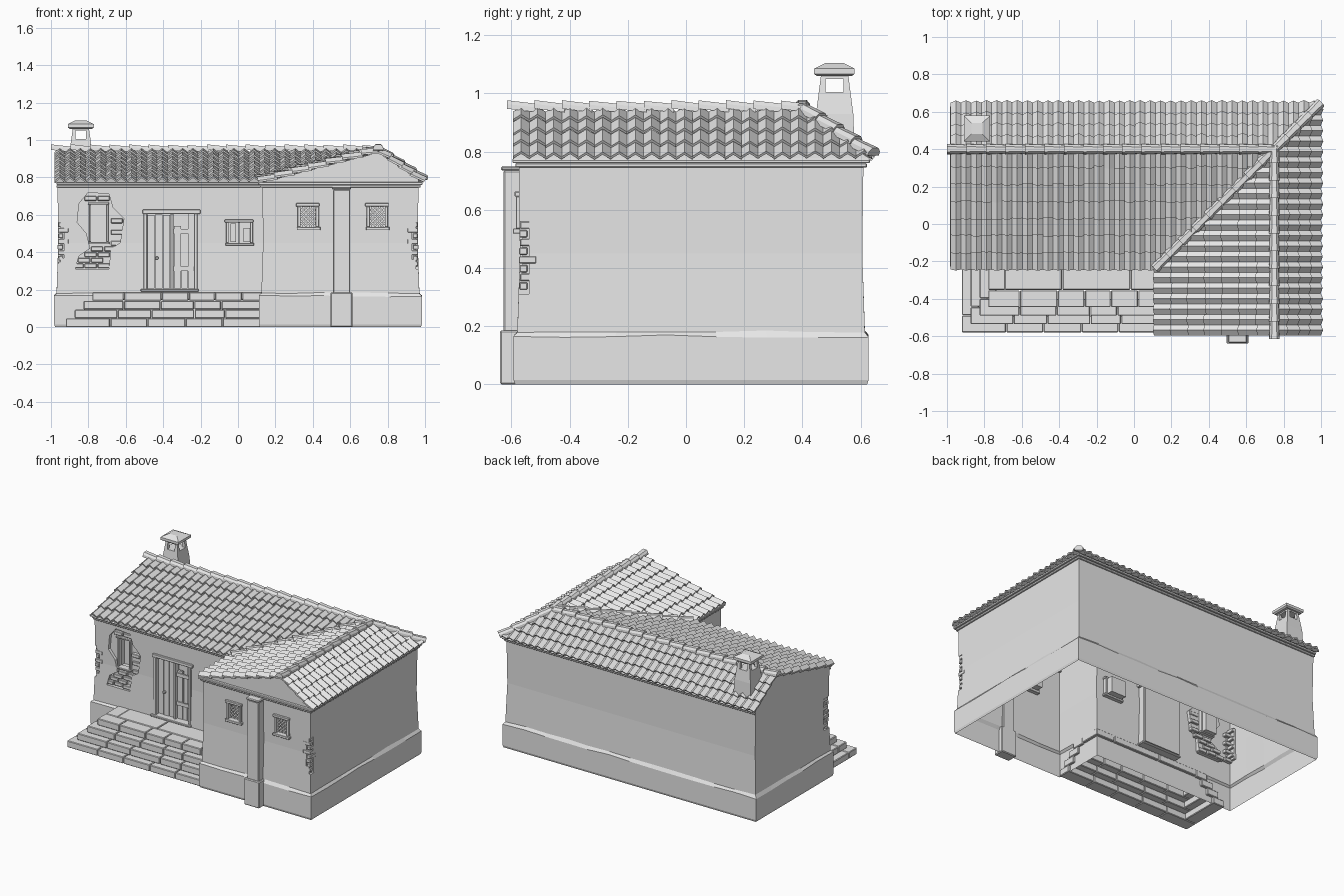
import bpy, bmesh, random
from mathutils import Vector

random.seed(4)
cube = bpy.data.objects.get("Cube")
if cube:
    bpy.data.objects.remove(cube)

stone = bpy.data.materials.new("plain grey")
stone.use_nodes = True
stone.diffuse_color = (0.8, 0.8, 0.8, 1)
stone.node_tree.nodes["Principled BSDF"].inputs["Base Color"].default_value = (0.8, 0.8, 0.8, 1)


def finish(name, bm):
    bmesh.ops.recalc_face_normals(bm, faces=bm.faces)
    mesh = bpy.data.meshes.new(name)
    bm.to_mesh(mesh)
    bm.free()
    mesh.materials.append(stone)
    ob = bpy.data.objects.new(name, mesh)
    bpy.context.collection.objects.link(ob)
    return ob


def loft(bm, rings):
    rows = [[bm.verts.new(p) for p in ring] for ring in rings]
    n = len(rows[0])
    for a, b in zip(rows, rows[1:]):
        for i in range(n):
            bm.faces.new((a[i], a[(i + 1) % n], b[(i + 1) % n], b[i]))
    bm.faces.new(rows[0])
    bm.faces.new(rows[-1])


def rect(x0, x1, y0, y1, z):
    return [(x0, y0, z), (x1, y0, z), (x1, y1, z), (x0, y1, z)]


def boxes(name, items, bevel=0.0):
    # each item is x0, x1, y0, y1, z0, z1
    bm = bmesh.new()
    for x0, x1, y0, y1, z0, z1 in items:
        loft(bm, [rect(x0, x1, y0, y1, z0), rect(x0, x1, y0, y1, z1)])
    ob = finish(name, bm)
    if bevel:
        mod = ob.modifiers.new("bevel", "BEVEL")
        mod.width, mod.segments = bevel, 1
    return ob


def prism(name, pts, axis, a, b):
    # extrude a 2D outline along x or y
    bm = bmesh.new()
    loft(bm, [[(d, p, z) if axis == "x" else (p, d, z) for p, z in pts] for d in (a, b)])
    return finish(name, bm)


def cut(target, cutter):
    cutter.hide_render = True
    mod = target.modifiers.new("cut", "BOOLEAN")
    mod.operation, mod.solver, mod.object = "DIFFERENCE", "EXACT", cutter
    bpy.context.view_layer.objects.active = target
    bpy.ops.object.modifier_apply(modifier=mod.name)
    bpy.data.objects.remove(cutter)


# Walls: an L-shaped shell with a flared plinth
W, E, S, N, WING, FRONT = -0.965, 0.965, -0.575, 0.61, 0.13, -0.21
corners = [(W, FRONT, -1, -1), (WING, FRONT, -1, -1), (WING, S, -1, -1),
           (E, S, 1, -1), (E, N, 1, 1), (W, N, -1, 1)]


def wall_ring(z, off, wave=0.0):
    ring = []
    for (x0, y0, sx0, sy0), (x1, y1, sx1, sy1) in zip(corners, corners[1:] + corners[:1]):
        a = Vector((x0 + sx0 * off, y0 + sy0 * off, z))
        b = Vector((x1 + sx1 * off, y1 + sy1 * off, z))
        n = max(1, round((abs(x1 - x0) + abs(y1 - y0)) / 0.16))
        for i in range(n):
            ring.append(a.lerp(b, i / n) + Vector((0, 0, random.uniform(-wave, wave))))
    return ring


bm = bmesh.new()
loft(bm, [wall_ring(0, 0.013), wall_ring(0.015, 0.018), wall_ring(0.165, 0.018, 0.005),
          wall_ring(0.182, 0.005, 0.004), wall_ring(0.45, -0.004), wall_ring(0.765, 0)])
walls = finish("walls", bm)

patch = [(-.85, .66), (-.8, .72), (-.69, .71), (-.67, .64), (-.61, .58), (-.63, .45), (-.68, .42),
         (-.69, .31), (-.87, .31), (-.85, .38), (-.79, .42), (-.81, .5), (-.86, .56)]
cut(walls, prism("patch_cutter", patch, "y", -0.3, FRONT + 0.024))
recesses = [(-.5, -.22, -.3, -.15, .2, .61), (-.79, -.7, -.3, -.13, .45, .66),
            (-.05, .065, -.3, -.14, .45, .56), (.335, .415, -.7, -.5, .535, .645),
            (.705, .785, -.7, -.5, .535, .645)]
notches = [(-1.1, -.95, -.3, -.15, .34, .56), (-1.1, -.93, -.3, -.196, .37, .53),
           (.952, 1.1, -.7, -.54, .31, .56), (.93, 1.1, -.7, -.562, .36, .52)]
for r in recesses + notches:
    cut(walls, boxes("cutter", [r]))
# leave the shell open at the floor and under the roof
bm = bmesh.new()
bm.from_mesh(walls.data)
bmesh.ops.delete(bm, context="FACES", geom=[
    f for f in bm.faces if abs(f.normal.z) > 0.9 and not 0.01 < f.calc_center_median().z < 0.755])
bm.to_mesh(walls.data)
bm.free()


# Exposed brickwork
def inside(x, z, poly):
    hit = False
    for (x0, z0), (x1, z1) in zip(poly, poly[1:] + poly[:1]):
        if (z0 > z) != (z1 > z) and x < x0 + (z - z0) / (z1 - z0) * (x1 - x0):
            hit = not hit
    return hit


bricks = []
for row in range(14):
    z = 0.315 + row * 0.03
    for col in range(5):
        x = -0.89 + col * 0.07 + (row % 2) * 0.035
        window = -0.83 < x + 0.03 < -0.66 and 0.43 < z < 0.66
        if inside(x + 0.03, z + 0.013, patch) and not window:
            y = FRONT + random.uniform(0.0, 0.014)
            bricks.append((x, x + 0.064, y, y + 0.03, z, z + 0.025))
for row in range(8):
    z, a, b = 0.325 + row * 0.03, 0.06 - row % 2 * 0.03, 0.03 + row % 2 * 0.03
    j = random.uniform(0, 0.006)
    bricks.append((W + j, W + a, FRONT + j, FRONT + b, z, z + 0.025))
    bricks.append((E - a, E - j, S + j, S + b, z, z + 0.025))
boxes("exposed_bricks", bricks, 0.003)


# Gable ends
prism("left_gable", [(FRONT, .75), (FRONT, .776), (.4, .933), (N, .79), (N, .75)], "x", W, W + 0.02)
prism("front_gable", [(WING, .75), (WING, .774), (.75, .933), (E, .787), (E, .75)], "y", S, S + 0.02)

# Cornice courses under the eaves
course = []
for a, b, o in ((.745, .76, .012), (.76, .776, .022)):
    course += [(W - .005, WING, FRONT - o, FRONT, a, b), (W - .005, E + o, N, N + o, a, b),
               (E, E + o, S - o, N + o, a, b), (WING - o, E + o, S - o, S, a, b),
               (WING - o, WING, S - o, FRONT, a, b)]
boxes("cornice", course, 0.003)

# Buttress between the wing windows
boxes("buttress", [(.508, .6, -.628, S + .01, .17, .735), (.494, .612, -.64, S + .01, 0, .185),
                   (.503, .605, -.636, S + .01, .735, .75)], 0.005)

# Steps: courses of stones, returning along the left end
stones = []
for k in range(4):
    x, y, z = -0.92 + k * 0.047, -0.58 + k * 0.045, k * 0.047
    stones.append((x, x + 0.09, y + 0.093, FRONT, z, z + 0.046))
    while x < 0.12:
        end = x + random.uniform(0.13, 0.24)
        end = 0.13 if end > 0.05 else end
        stones.append((x, end - 0.003, y, y + 0.09, z, z + 0.046))
        x = end
for a, b in ((-.69, -.385), (-.382, -.02), (-.017, .13)):
    stones.append((a, b, -.352, FRONT, .145, .188))
boxes("steps", stones, 0.004)


# Roof slopes covered in folded tiles
def slope(name, start, end, up, rows, clip):
    start, end, up = Vector(start), Vector(end), Vector(up)
    u, s = (end - start).normalized(), up.normalized()
    n = u.cross(s)
    if n.z < 0:
        n = -n
    cols = round((end - start).length / 0.055)
    p, r = (end - start).length / cols, up.length / rows
    bm = bmesh.new()
    bm.faces.new([bm.verts.new(v) for v in (start, end, end + up, start + up)])
    for j in range(rows):
        for i in range(cols):
            lift, slip = random.uniform(0.012, 0.019), random.uniform(-0.006, 0.006)
            rings = []
            for d, h in ((j * r + slip * (j > 0), lift), (min((j + 1) * r + 0.01, up.length), 0.002)):
                base = start + u * (i * p) + s * d + n * h
                prof = [(0, 0), (p / 2, 0.021), (p, 0), (p, -0.01), (p / 2, 0.01), (0, -0.01)]
                rings.append([base + u * a + n * b for a, b in prof])
            loft(bm, rings)
    # trim along the diagonal where the two roofs meet
    bmesh.ops.bisect_plane(bm, geom=bm.verts[:] + bm.edges[:] + bm.faces[:],
                           plane_co=(0.35, 0, 0), plane_no=(clip, -clip, 0), clear_outer=True)
    finish(name, bm)


EAVE, RISE = 0.77, 0.165
slope("main_roof_front", (-.98, -.24, EAVE), (.99, -.24, EAVE), (0, .64, RISE), 7, 1)
slope("main_roof_back", (-.98, .64, EAVE), (.99, .64, EAVE), (0, -.24, RISE), 4, 1)
slope("wing_roof_left", (.11, -.595, EAVE), (.11, .64, EAVE), (.64, 0, RISE), 7, -1)
slope("wing_roof_right", (.99, -.595, EAVE), (.99, .64, EAVE), (-.24, 0, RISE), 4, -1)


# Overlapping cap tiles on ridges, hip and valley
def caps(name, start, end, count):
    start, end = Vector(start), Vector(end)
    d = (end - start).normalized()
    side = d.cross(Vector((0, 0, 1))).normalized()
    up = side.cross(d)
    bm = bmesh.new()
    for i in range(count):
        lift = random.uniform(0.009, 0.014)
        rings = []
        for t, h, w in ((i, lift, 1.08), (min(i + 1.1, count), 0, 0.9)):
            base = start.lerp(end, t / count) + up * h
            prof = [(-.026, -.008), (-.024, .008), (-.013, .021), (.013, .021), (.024, .008), (.026, -.008)]
            rings.append([base + side * (a * w) + up * b for a, b in prof])
        loft(bm, rings)
    finish(name, bm)


caps("main_ridge_caps", (-1, .4, .943), (.77, .4, .943), 17)
caps("wing_ridge_caps", (.75, -.615, .943), (.75, .42, .943), 11)
caps("valley_caps", (.115, -.235, .782), (.75, .4, .945), 9)
caps("hip_caps", (.992, .642, .782), (.75, .4, .945), 4)

# Chimney with an open smoke chamber and a peaked cap
bm = bmesh.new()
loft(bm, [rect(-.908, -.772, .44, .58, .8), rect(-.902, -.778, .447, .575, .93),
          rect(-.882, -.798, .465, .557, 1.07)])
chimney = finish("chimney", bm)
cut(chimney, boxes("cutter", [(-1, -.7, .48, .542, 1.005, 1.05)]))
cut(chimney, boxes("cutter", [(-.868, -.812, .4, .62, 1.005, 1.05)]))
bm = bmesh.new()
loft(bm, [rect(-.9, -.78, .45, .57, 1.06), rect(-.91, -.77, .44, .58, 1.067),
          rect(-.91, -.77, .44, .58, 1.085), rect(-.87, -.81, .48, .54, 1.105)])
finish("chimney_cap", bm)

# Door: frame, closed planked leaf, broken planks beside it
y = FRONT
boxes("door_frame", [(-.505, -.485, y - .008, y + .05, .2, .61), (-.235, -.217, y - .008, y + .05, .2, .61),
                     (-.51, -.2, y - .012, y + .05, .605, .628), (-.52, -.21, y - .02, y + .05, .19, .204),
                     (-.362, -.345, y + .01, y + .05, .2, .605)], 0.003)
boxes("door_planks", [(-.485, -.447, y + .025, y + .04, .205, .6), (-.444, -.405, y + .022, y + .04, .205, .603),
                      (-.402, -.364, y + .025, y + .04, .205, .6), (-.342, -.305, y + .03, y + .045, .205, .54),
                      (-.302, -.27, y + .032, y + .045, .205, .31), (-.267, -.236, y + .03, y + .045, .205, .605),
                      (-.345, -.236, y + .022, y + .032, .3, .325), (-.345, -.24, y + .022, y + .032, .5, .525)])
boxes("door_handle", [(-.443, -.425, y + .002, y + .03, .36, .376)], 0.004)


# Window frames and bars
def frame(name, x0, x1, z0, z1, y, t):
    boxes(name, [(x0 - t, x0, y - .01, y + .03, z0, z1), (x1, x1 + t, y - .01, y + .03, z0, z1),
                 (x0 - t * 1.5, x1 + t * 1.2, y - .014, y + .03, z1, z1 + t),
                 (x0 - t * 1.2, x1 + t * 1.5, y - .02, y + .03, z0 - t, z0)], 0.002)


def lattice(name, x0, x1, z0, z1, y):
    bm = bmesh.new()
    w, h = x1 - x0, z1 - z0
    for flip in (False, True):
        side = -1 if flip else 1
        for k in range(1, 8):
            c = k * (w + h) / 8
            ends = [(max(0, c - h), min(h, c)), (min(w, c), max(0, c - w))]
            rings = []
            for a, b in ends:
                px = x0 + (w - a if flip else a)
                rings.append([(px + sx * 0.003, y + side * 0.002 + sy, z0 + b + sx * side * 0.003)
                              for sx, sy in ((-1, 0), (1, 0), (1, 0.005), (-1, 0.005))])
            loft(bm, rings)
    finish(name, bm)


for i, x in enumerate((.335, .705)):
    frame(f"wing_window_frame_{i + 1}", x, x + .08, .535, .645, S, .017)
    lattice(f"wing_window_lattice_{i + 1}", x, x + .08, .535, .645, S + .015)
frame("small_window_frame", -.05, .065, .45, .56, FRONT, .014)
boxes("small_window_shutter", [(-.04, -.01, FRONT + .02, FRONT + .03, .455, .555),
                               (.0, .012, FRONT + .015, FRONT + .03, .45, .56),
                               (.03, .065, FRONT + .02, FRONT + .03, .455, .53)])
frame("brick_window_frame", -.785, -.705, .455, .655, FRONT + .02, .012)
